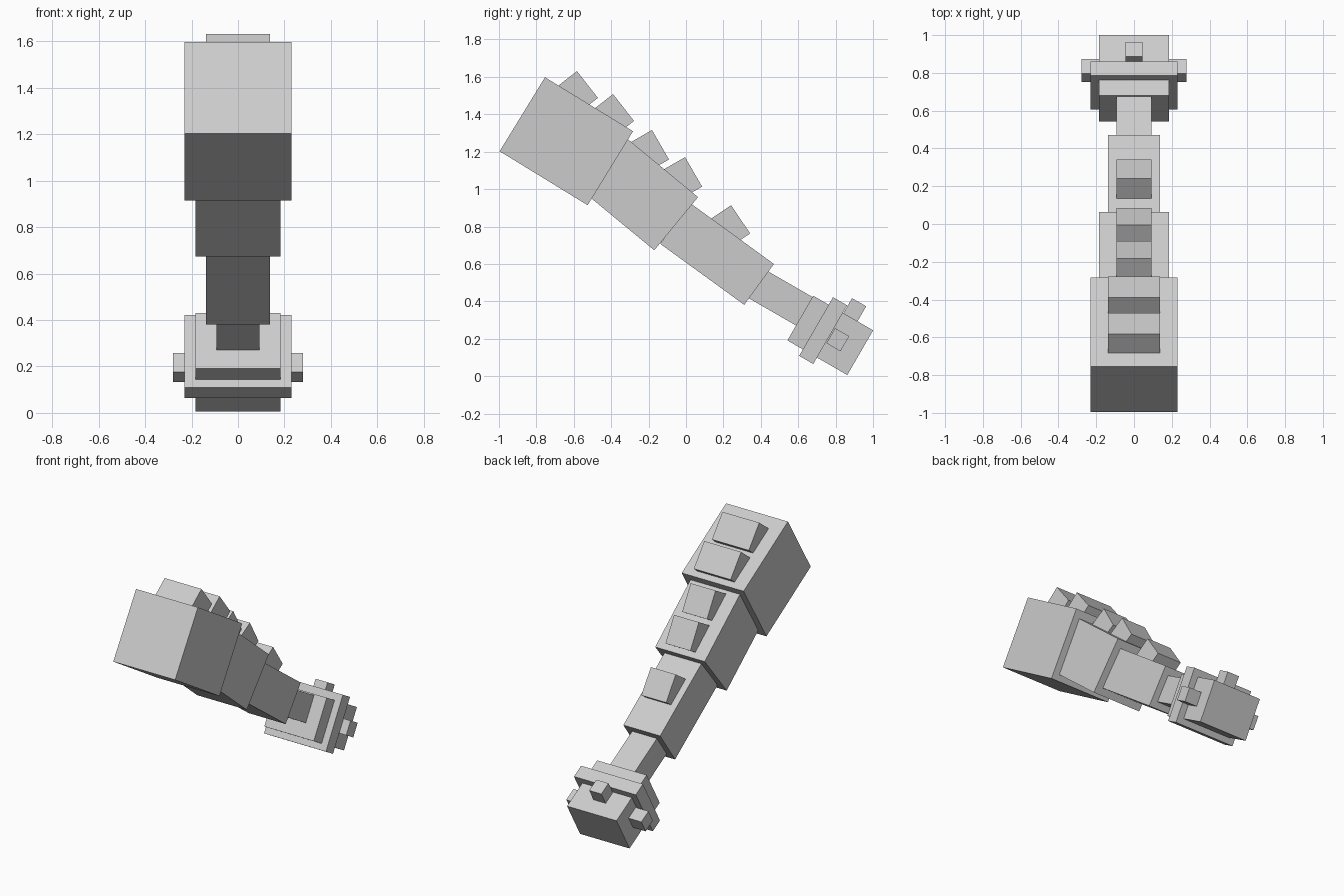
import bpy
import math
from mathutils import Matrix, Vector

cube = bpy.data.objects.get("Cube")
if cube:
    bpy.data.objects.remove(cube, do_unlink=True)

grey = bpy.data.materials.new("light_grey")
grey.use_nodes = True
colour = (0.6, 0.6, 0.6, 1)
grey.diffuse_color = colour
grey.node_tree.nodes["Principled BSDF"].inputs["Base Color"].default_value = colour


def block(name, y, z, pitch, length, height, width):
    """Box whose upper front edge is at (y, z), sloping down to the back by pitch degrees."""
    bpy.ops.mesh.primitive_cube_add(size=1)
    ob = bpy.context.object
    ob.name = ob.data.name = name
    turn = Matrix.Rotation(math.radians(-pitch), 4, "X")
    place = Matrix.Translation((0, y, z)) @ turn
    shift = Matrix.Translation(Vector((0, length / 2, -height / 2)))
    ob.data.transform(place @ shift @ Matrix.Diagonal((width, length, height, 1)))
    ob.data.materials.append(grey)
    return ob


# Tapering chain of segments, thick end first
block("end_segment", -0.754, 1.598, 31.5, 0.552, 0.464, 0.46)
block("upper_segment", -0.36, 1.307, 39.5, 0.55, 0.368, 0.368)
block("middle_segment", 0.021, 0.926, 36, 0.555, 0.27, 0.274)
block("thin_segment", 0.41, 0.577, 30, 0.45, 0.176, 0.184)

# Base block with its collar and pegs
block("base_block", 0.68, 0.43, 30, 0.37, 0.276, 0.368)
block("base_collar", 0.786, 0.422, 30, 0.087, 0.362, 0.46)
block("side_pegs", 0.797, 0.257, 30, 0.087, 0.093, 0.558)
block("top_peg", 0.888, 0.417, 30, 0.087, 0.14, 0.09)

# Tilted spikes sunk into the upper faces
spikes = [
    (-0.583, 1.631, 52, 0.274),
    (-0.39, 1.508, 52, 0.274),
    (-0.182, 1.316, 60, 0.185),
    (-0.005, 1.171, 60, 0.185),
    (0.241, 0.914, 56, 0.185),
]
for i, (y, z, pitch, width) in enumerate(spikes, 1):
    block(f"spike_{i}", y, z, pitch, 0.182, 0.182, width)
